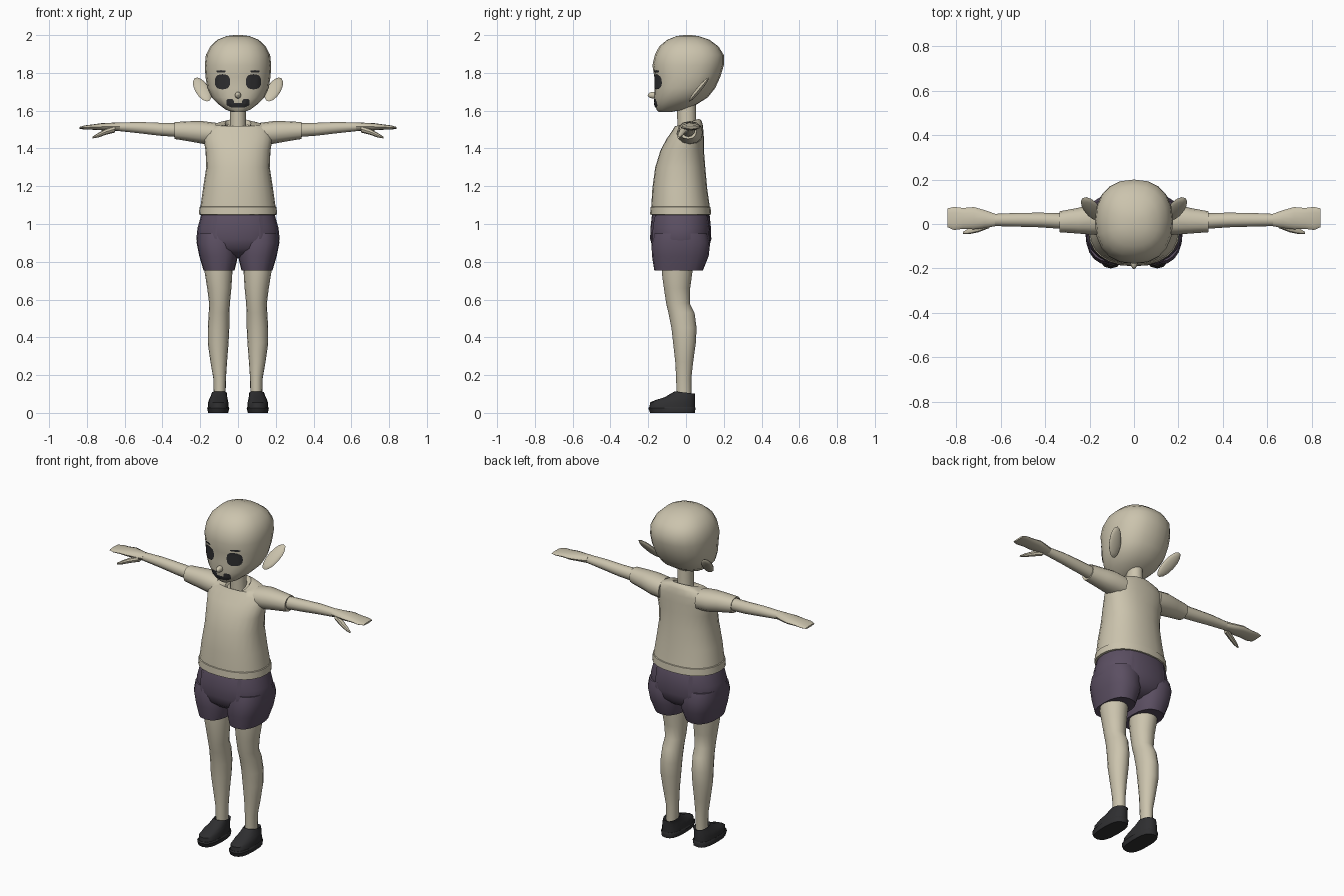
import bpy, bmesh, math
from mathutils import Vector, Matrix
from mathutils.bvhtree import BVHTree


def material(name, rgb):
    m = bpy.data.materials.new(name)
    m.diffuse_color = (*rgb, 1)
    return m


CREAM = material("cream", (0.60, 0.55, 0.42))
PURPLE = material("dusky purple", (0.105, 0.078, 0.122))
BLACK = material("soft black", (0.028, 0.028, 0.03))


def finish(name, bm, mat, angle=40, recalc=True):
    if recalc:
        bmesh.ops.recalc_face_normals(bm, faces=bm.faces)
    me = bpy.data.meshes.new(name)
    bm.to_mesh(me)
    bm.free()
    me.materials.append(mat)
    ob = bpy.data.objects.new(name, me)
    bpy.context.collection.objects.link(ob)
    bpy.ops.object.select_all(action='DESELECT')
    ob.select_set(True)
    bpy.context.view_layer.objects.active = ob
    bpy.ops.object.shade_smooth_by_angle(angle=math.radians(angle))
    return ob


def spow(v, p):
    return math.copysign(abs(v) ** (2 / p), v)


def loft(name, rings, mat, n=16, p=2.0, angle=40):
    """Skin a list of point rings and cap both ends."""
    bm = bmesh.new()
    vs = [[bm.verts.new(q) for q in r] for r in rings]
    for a, b in zip(vs, vs[1:]):
        for i in range(n):
            j = (i + 1) % n
            bm.faces.new((a[i], a[j], b[j], b[i]))
    bm.faces.new(vs[0])
    bm.faces.new(vs[-1])
    return finish(name, bm, mat, angle)


def upright(name, rows, mat, n=16, p=2.0, angle=40):
    """Rows: z, left x, right x, front y, back y, optional rise to the back."""
    rings = []
    for z, x0, x1, y0, y1, *t in rows:
        ring = []
        for i in range(n):
            a = 2 * math.pi * i / n
            c, s = spow(math.cos(a), p), spow(math.sin(a), p)
            ring.append(((x0 + x1) / 2 + c * (x1 - x0) / 2,
                         (y0 + y1) / 2 + s * (y1 - y0) / 2,
                         z + (t[0] * s if t else 0)))
        rings.append(ring)
    return loft(name, rings, mat, n, p, angle)


def sideways(name, rows, mat, side, n=12, p=2.0, angle=40):
    """Rows: x, centre y, centre z, half depth, half height."""
    rings = [[(side * x, y + ry * spow(math.cos(2 * math.pi * i / n), p),
               z + rz * spow(math.sin(2 * math.pi * i / n), p))
              for i in range(n)] for x, y, z, ry, rz in rows]
    return loft(name, rings, mat, n, p, angle)


def sym(z, rx, y0, y1, *t):
    return (z, -rx, rx, y0, y1, *t)


def ellipsoid(name, centre, axes, radii, mat):
    bm = bmesh.new()
    bmesh.ops.create_uvsphere(bm, u_segments=14, v_segments=8, radius=1)
    rot = Matrix(axes).transposed().to_4x4()
    bm.transform(Matrix.Translation(centre) @ rot @ Matrix.Diagonal((*radii, 1)))
    return finish(name, bm, mat)


def patch(name, target, cx, cz, w, h, mat, p=2.0, front=True, off=0.005):
    """Thin plate laid on the front or back of a part."""
    tree = BVHTree.FromPolygons([v.co for v in target.data.vertices],
                                [f.vertices for f in target.data.polygons])
    d = 1 if front else -1
    bm = bmesh.new()

    def put(x, z):
        hit = tree.ray_cast(Vector((x, -d, z)), Vector((0, d, 0)))[0]
        return bm.verts.new((x, (hit.y if hit else -0.1 * d) - d * off, z))
    n, prev = 20, None
    mid = put(cx, cz)
    for k in (0.25, 0.5, 0.75, 1):
        cur = [put(cx + d * k * w * spow(math.cos(2 * math.pi * i / n), p),
                   cz + k * h * spow(math.sin(2 * math.pi * i / n), p))
               for i in range(n)]
        for i in range(n):
            j = (i + 1) % n
            if prev:
                bm.faces.new((prev[i], cur[i], cur[j], prev[j]))
            else:
                bm.faces.new((mid, cur[i], cur[j]))
        prev = cur
    return finish(name, bm, mat, recalc=False)


# Head and neck
head = upright("head", [
    sym(1.593, 0.03, -0.145, -0.08), sym(1.605, 0.065, -0.155, -0.01),
    sym(1.635, 0.105, -0.165, 0.06), sym(1.67, 0.14, -0.168, 0.115),
    sym(1.72, 0.163, -0.167, 0.155), sym(1.78, 0.172, -0.168, 0.182),
    sym(1.84, 0.176, -0.178, 0.2), sym(1.895, 0.17, -0.165, 0.2),
    sym(1.94, 0.147, -0.142, 0.172), sym(1.975, 0.11, -0.1, 0.125),
    sym(1.995, 0.06, -0.05, 0.065), sym(2.0, 0.02, -0.01, 0.03)],
    CREAM, n=20, p=2.3)
upright("neck", [sym(1.44, 0.055, -0.045, 0.06), sym(1.52, 0.043, -0.045, 0.055),
                 sym(1.66, 0.043, -0.05, 0.052)], CREAM, n=12)
ellipsoid("nose", (0, -0.17, 1.682), ((1, 0, 0), (0, 1, 0), (0, 0, 1)),
          (0.016, 0.033, 0.018), CREAM)

# Face details
patch("mouth", head, 0, 1.628, 0.05, 0.012, BLACK, p=3)
for s in (1, -1):
    patch("mouth_corner", head, s * 0.042, 1.643, 0.02, 0.02, BLACK, p=3)
    patch("eye", head, s * 0.082, 1.753, 0.04, 0.04, BLACK, p=2.6)
    patch("eyebrow", head, s * 0.09, 1.808, 0.025, 0.006, BLACK, p=3)
    # Ears
    long = Vector((s * 0.4, 0.6, 0.72)).normalized()
    wide = Vector((s, -0.25, -0.35))
    wide = (wide - long * wide.dot(long)).normalized()
    ellipsoid("ear", (s * 0.19, 0.068, 1.712), (long, wide, long.cross(wide)),
              (0.088, 0.038, 0.013), CREAM)

# Shirt with hem band and scooped neckline
upright("shirt", [
    sym(1.075, 0.19, -0.17, 0.115), sym(1.048, 0.195, -0.175, 0.12),
    sym(1.05, 0.207, -0.19, 0.133), sym(1.09, 0.204, -0.188, 0.13),
    sym(1.092, 0.199, -0.184, 0.126), sym(1.19, 0.185, -0.178, 0.112),
    sym(1.30, 0.168, -0.163, 0.102), sym(1.39, 0.172, -0.135, 0.095),
    sym(1.45, 0.182, -0.103, 0.095), sym(1.495, 0.178, -0.072, 0.092),
    sym(1.525, 0.15, -0.058, 0.088, 0.006), sym(1.533, 0.10, -0.06, 0.08, 0.016),
    sym(1.532, 0.068, -0.062, 0.068, 0.025), sym(1.515, 0.058, -0.052, 0.06, 0.025)],
    CREAM, n=24, p=2.25, angle=45)

for s in (1, -1):
    # Sleeve, arm, hand
    sideways("sleeve", [
        (0.12, 0.02, 1.478, 0.07, 0.058), (0.19, 0.02, 1.485, 0.068, 0.06),
        (0.25, 0.015, 1.49, 0.058, 0.054), (0.335, 0.01, 1.495, 0.047, 0.045),
        (0.332, 0.01, 1.495, 0.038, 0.036)], CREAM, s, p=2.2)
    sideways("arm", [
        (0.30, 0.012, 1.496, 0.036, 0.037), (0.42, 0.018, 1.502, 0.033, 0.034),
        (0.52, 0.019, 1.51, 0.031, 0.03), (0.64, 0.018, 1.515, 0.027, 0.022)],
        CREAM, s)
    sideways("hand", [
        (0.625, 0.018, 1.515, 0.028, 0.023), (0.67, 0.022, 1.515, 0.04, 0.021),
        (0.72, 0.026, 1.515, 0.05, 0.019), (0.77, 0.025, 1.513, 0.047, 0.014),
        (0.81, 0.025, 1.511, 0.052, 0.011), (0.84, 0.028, 1.509, 0.042, 0.005)],
        CREAM, s)
    sideways("thumb", [
        (0.65, 0.0, 1.503, 0.018, 0.018), (0.70, -0.02, 1.488, 0.017, 0.016),
        (0.74, -0.032, 1.47, 0.013, 0.012), (0.77, -0.04, 1.458, 0.005, 0.005)],
        CREAM, s, n=8)

# Shorts
shorts = upright("shorts", [
    sym(1.075, 0.185, -0.168, 0.11), sym(1.05, 0.194, -0.18, 0.125),
    sym(0.98, 0.214, -0.188, 0.132), sym(0.92, 0.221, -0.19, 0.134),
    sym(0.87, 0.20, -0.175, 0.12), sym(0.84, 0.15, -0.14, 0.09),
    sym(0.82, 0.08, -0.09, 0.04)], PURPLE, n=24, p=2.3)
for s in (1, -1):
    def half(z, x0, x1, y0, y1):
        return (z, min(s * x0, s * x1), max(s * x0, s * x1), y0, y1)
    upright("shorts_leg", [
        half(0.95, 0.0, 0.214, -0.17, 0.115), half(0.90, 0.0, 0.219, -0.183, 0.128),
        half(0.83, 0.0, 0.205, -0.18, 0.12), half(0.755, 0.018, 0.183, -0.168, 0.09),
        half(0.758, 0.026, 0.176, -0.155, 0.078)], PURPLE, n=20, p=2.4)
    patch("front_pleat", shorts, s * 0.122, 0.975, 0.01, 0.07, PURPLE, 6)
    patch("back_pleat", shorts, s * 0.11, 0.975, 0.01, 0.07, PURPLE, 6, False)

    # Leg
    upright("leg", [
        half(0.82, 0.03, 0.178, -0.13, 0.04), half(0.74, 0.03, 0.176, -0.128, 0.033),
        half(0.66, 0.035, 0.163, -0.117, 0.022), half(0.58, 0.043, 0.153, -0.105, 0.02),
        half(0.53, 0.045, 0.155, -0.093, 0.045), half(0.45, 0.046, 0.16, -0.077, 0.056),
        half(0.37, 0.05, 0.16, -0.068, 0.052), half(0.27, 0.058, 0.146, -0.057, 0.038),
        half(0.18, 0.064, 0.13, -0.052, 0.028), half(0.07, 0.066, 0.128, -0.05, 0.028)],
        CREAM)

    # Shoe: sole, then an upper rising toward the heel
    upright("shoe_sole", [
        half(0.0, 0.052, 0.158, -0.19, 0.047), half(0.025, 0.046, 0.163, -0.2, 0.05),
        half(0.032, 0.05, 0.159, -0.195, 0.047)], BLACK, p=2.7)
    upright("shoe_upper", [
        half(0.025, 0.05, 0.159, -0.194, 0.047), half(0.055, 0.051, 0.158, -0.19, 0.048),
        (*half(0.075, 0.055, 0.152, -0.165, 0.048), 0.008),
        (*half(0.09, 0.058, 0.144, -0.115, 0.048), 0.008),
        (*half(0.108, 0.06, 0.138, -0.06, 0.047), -0.006),
        (*half(0.095, 0.07, 0.126, -0.045, 0.03), -0.004)], BLACK, p=2.4)
